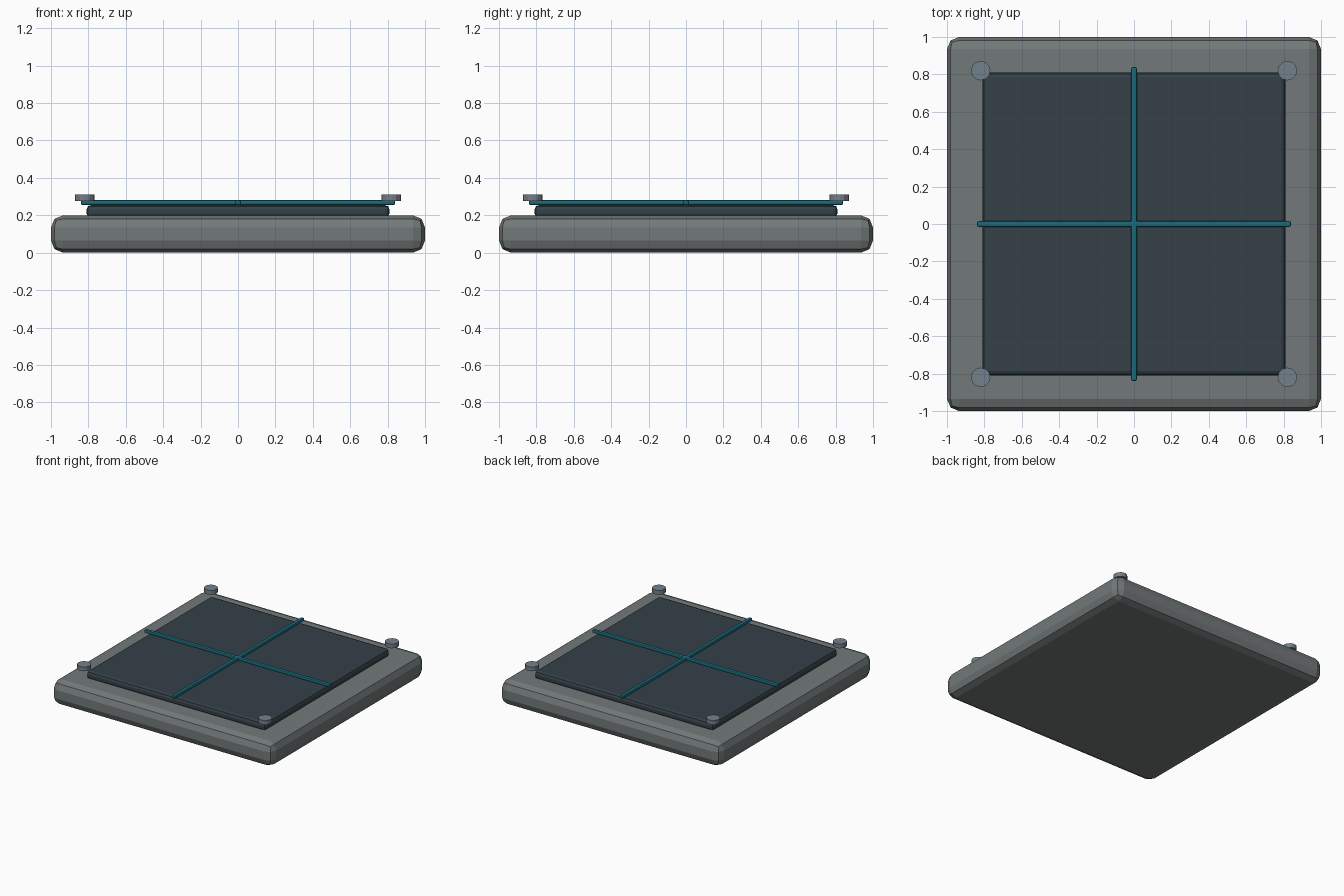
import bpy

if "Cube" in bpy.data.objects:
    bpy.data.objects.remove(bpy.data.objects["Cube"])

def material(name, rgb):
    m = bpy.data.materials.new(name)
    m.diffuse_color = (*rgb, 1)
    m.use_nodes = True
    m.node_tree.nodes["Principled BSDF"].inputs["Base Color"].default_value = m.diffuse_color
    return m

stone = material("stone_grey", (0.17, 0.19, 0.19))
dark = material("dark_slate", (0.035, 0.052, 0.064))
teal = material("teal", (0.01, 0.15, 0.20))
steel = material("steel_grey", (0.17, 0.22, 0.26))

def finish(name, mat, bevel=0, segments=2):
    ob = bpy.context.object
    ob.name = name
    ob.data.materials.append(mat)
    if bevel:
        mod = ob.modifiers.new("Bevel", "BEVEL")
        mod.width = bevel
        mod.segments = segments
        mod.limit_method = "ANGLE"
    return ob

def box(name, size, z, mat, bevel, segments=2):
    bpy.ops.mesh.primitive_cube_add(size=1, location=(0, 0, z))
    ob = bpy.context.object
    ob.scale = size
    bpy.ops.object.transform_apply(location=False, rotation=False, scale=True)
    return finish(name, mat, bevel, segments)

# Rounded slab and raised panel
box("base_slab", (2, 2, 0.2), 0.1, stone, 0.065)
box("top_panel", (1.62, 1.62, 0.07), 0.22, dark, 0.025)

# Crossing inlay strips
box("strip_x", (1.68, 0.03, 0.025), 0.268, teal, 0.008)
box("strip_y", (0.03, 1.68, 0.025), 0.268, teal, 0.008)

# Corner studs
for sx in (-1, 1):
    for sy in (-1, 1):
        bpy.ops.mesh.primitive_cylinder_add(vertices=12, radius=0.052, depth=0.035,
                                            location=(0.82 * sx, 0.82 * sy, 0.295))
        finish("corner_stud", steel)
